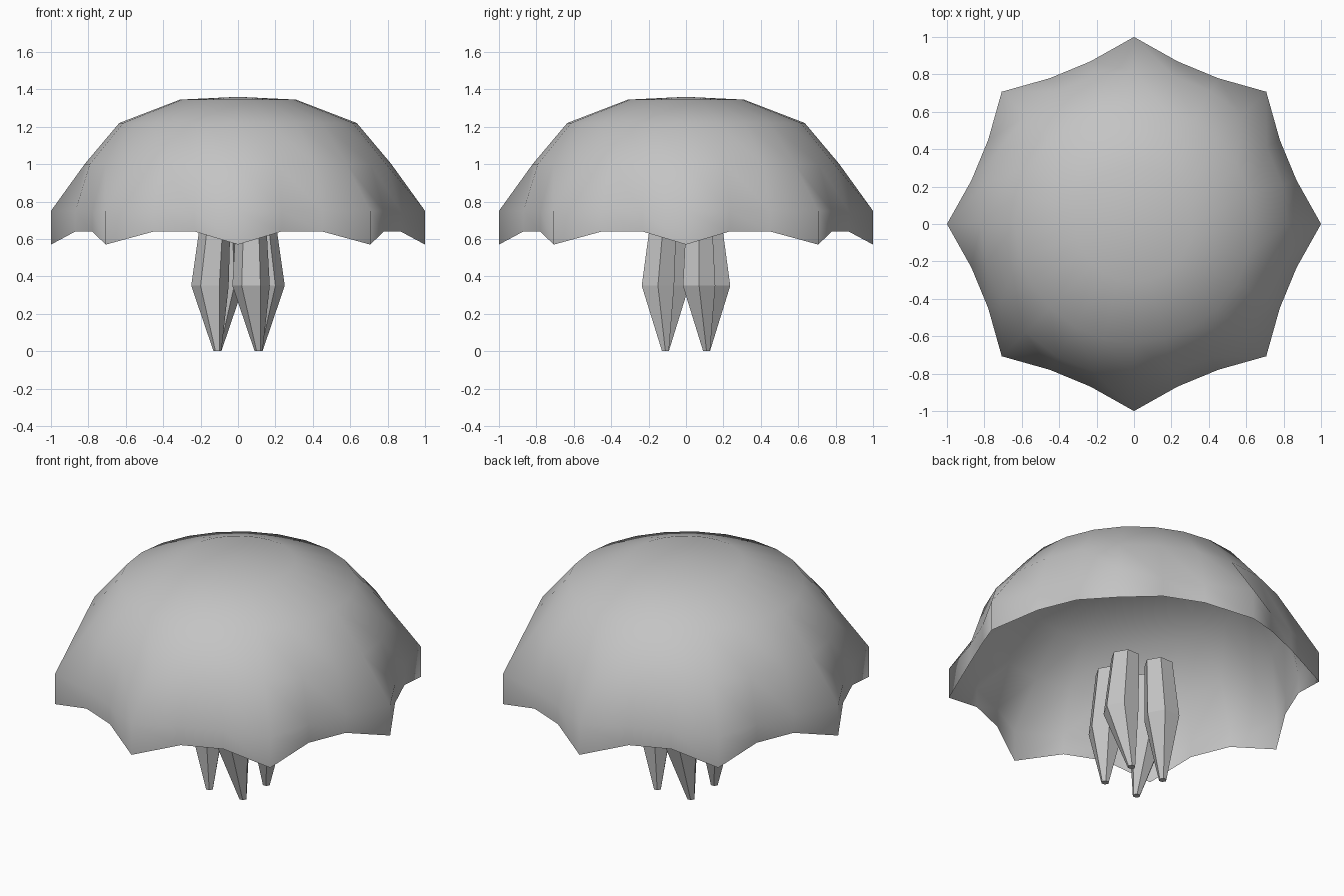
import bpy, bmesh, math
from mathutils import Vector

if "Cube" in bpy.data.objects:
    bpy.data.objects.remove(bpy.data.objects["Cube"])

grey = bpy.data.materials.new("soft_grey")
grey.diffuse_color = (0.55, 0.55, 0.55, 1)
grey.use_nodes = True
grey.node_tree.nodes["Principled BSDF"].inputs["Base Color"].default_value = grey.diffuse_color


def finish(name, bm):
    mesh = bpy.data.meshes.new(name)
    bmesh.ops.recalc_face_normals(bm, faces=bm.faces)
    bm.to_mesh(mesh)
    bm.free()
    mesh.materials.append(grey)
    obj = bpy.data.objects.new(name, mesh)
    bpy.context.collection.objects.link(obj)
    return obj


def bridge(bm, a, b):
    n = len(a)
    for i in range(n):
        bm.faces.new((a[i], b[i], b[(i + 1) % n], a[(i + 1) % n]))


# Bell: thin open dome, every third column of the rim pulled out to a point
# each ring: spike radius, spike z, valley radius, valley z
SIDES = 24
rings = [(0.31, 1.345, 0.31, 1.345), (0.635, 1.22, 0.635, 1.22),
         (0.82, 1.0, 0.82, 1.0), (1.0, 0.75, 0.90, 0.75),
         (1.0, 0.57, 0.90, 0.64)]
bm = bmesh.new()
apex = bm.verts.new((0, 0, 1.36))
prev = None
for rs, zs, rv, zv in rings:
    ring = []
    for i in range(SIDES):
        a = 2 * math.pi * i / SIDES
        r, z = (rs, zs) if i % 3 == 0 else (rv, zv)
        ring.append(bm.verts.new((r * math.cos(a), r * math.sin(a), z)))
    if prev:
        bridge(bm, prev, ring)
    else:
        for i in range(SIDES):
            bm.faces.new((apex, ring[i], ring[(i + 1) % SIDES]))
    prev = ring
bell = finish("bell", bm)
for p in bell.data.polygons:
    p.use_smooth = True

# Tentacles: four tapered six-sided arms with a slight swirl
# each section: centre x, centre y, z, radius
sections = [(0.11, 0.11, 0.0, 0.021), (0.15, 0.07, 0.35, 0.10),
            (0.12, 0.07, 0.70, 0.08)]
for k in range(4):
    c, s = [(1, 0), (0, 1), (-1, 0), (0, -1)][k]
    bm = bmesh.new()
    loops = []
    for x, y, z, r in sections:
        centre = Vector((x * c - y * s, x * s + y * c, z))
        loops.append([bm.verts.new(centre + Vector((r * math.cos(i * math.pi / 3),
                                                    r * math.sin(i * math.pi / 3), 0)))
                      for i in range(6)])
    bridge(bm, loops[0], loops[1])
    bridge(bm, loops[1], loops[2])
    bm.faces.new(loops[0])
    bm.faces.new(loops[-1])
    finish(f"tentacle_{k + 1}", bm)
